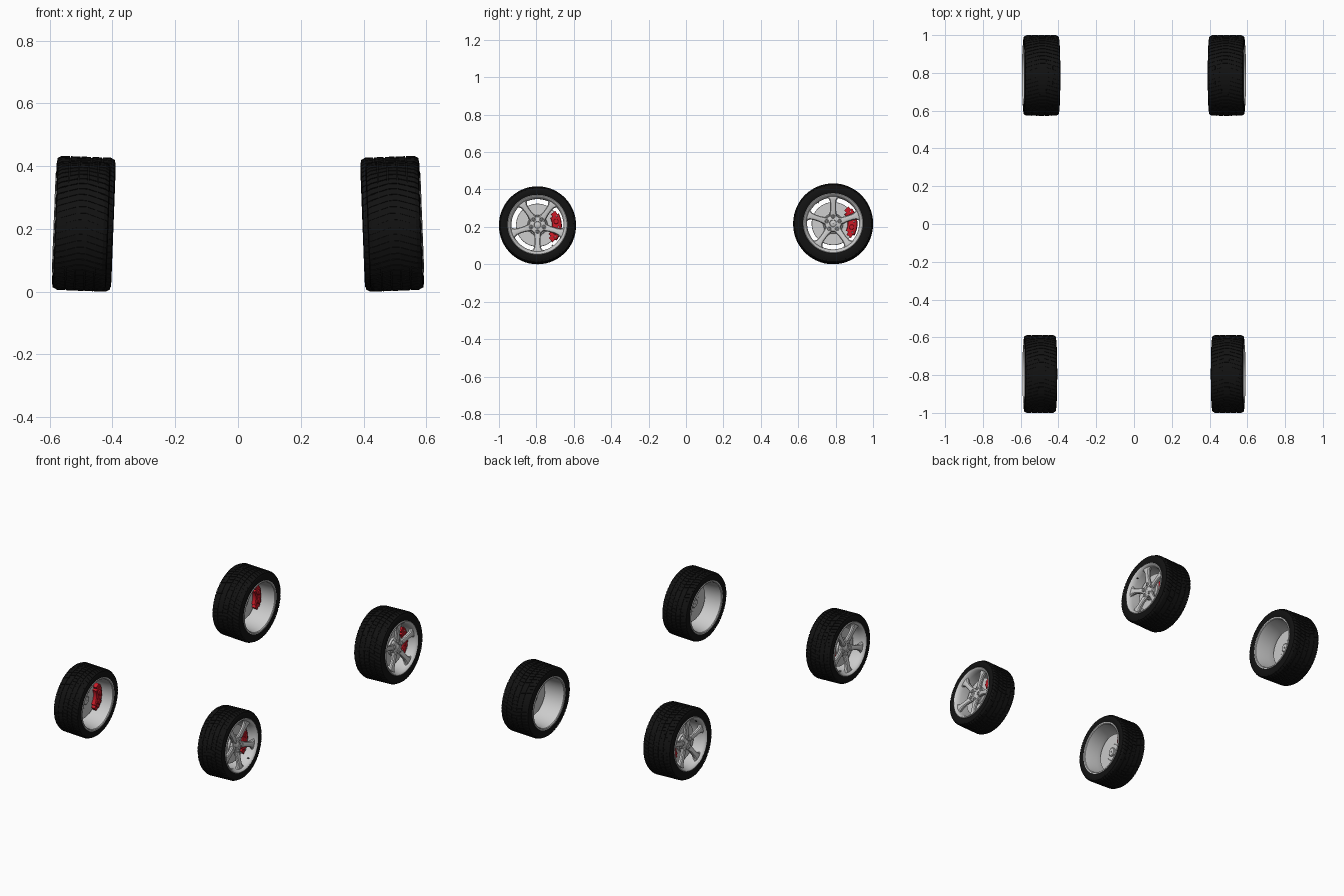
import bpy, bmesh, math
from mathutils import Matrix, Vector

if "Cube" in bpy.data.objects:
    bpy.data.objects.remove(bpy.data.objects["Cube"])

TAU = 2 * math.pi


def material(name, colour):
    m = bpy.data.materials.new(name)
    m.diffuse_color = colour
    m.use_nodes = True
    m.node_tree.nodes["Principled BSDF"].inputs["Base Color"].default_value = m.diffuse_color
    return m


RUBBER = material("black_rubber", (0.006, 0.006, 0.006, 1))
RED = material("red_paint", (0.6, 0.01, 0.02, 1))


def polar(x, r, a):
    return Vector((x, r * math.cos(a), r * math.sin(a)))


def loft(bm, loops, closed=False):
    """Skin a list of point loops; cap the ends unless the chain is closed."""
    rings = [[bm.verts.new(p) for p in lp] for lp in loops]
    n = len(rings[0])
    for i in range(len(rings) if closed else len(rings) - 1):
        a, b = rings[i], rings[(i + 1) % len(rings)]
        for j in range(n):
            k = (j + 1) % n
            bm.faces.new((a[j], a[k], b[k], b[j]))
    if not closed:
        bm.faces.new(rings[0])
        bm.faces.new(rings[-1])


def lathe(bm, prof, n=64, a0=0.0, a1=TAU):
    """Sweep a closed (x, radius) profile around the x axis."""
    full = abs(a1 - a0 - TAU) < 1e-6
    cnt = n if full else n + 1
    loft(bm, [[polar(x, r, a0 + (a1 - a0) * i / n) for x, r in prof]
              for i in range(cnt)], full)


def peg(bm, x0, x1, rad, r, a, n=12, bevel=0.002):
    """Small chamfered cylinder along x at polar position (r, a)."""
    c = polar(0, r, a)
    rows = ((x0, rad), (x1 - bevel, rad), (x1, rad - bevel))
    loft(bm, [[c + polar(x, q, TAU * j / n) for j in range(n)] for x, q in rows])


def finish(name, bm, M, mat=None):
    bm.transform(M)
    bmesh.ops.recalc_face_normals(bm, faces=bm.faces)
    me = bpy.data.meshes.new(name)
    bm.to_mesh(me)
    bm.free()
    if mat:
        me.materials.append(mat)
    bpy.context.collection.objects.link(bpy.data.objects.new(name, me))


def make_tyre(tag, M, w, R):
    # carcass with rounded shoulders and slightly bulged sidewalls
    g = R - 0.0035
    half = [(w * 0.94, 0.157), (w * 0.985, 0.165), (w, 0.178), (w * 0.99, g - 0.013),
            (w * 0.94, g - 0.005), (w * 0.84, g - 0.001), (w * 0.5, g)]
    prof = half + [(-x, r) for x, r in reversed(half)]
    bm = bmesh.new()
    lathe(bm, prof, 96)
    finish(tag + "_tyre", bm, M, RUBBER)

    # tread blocks, chevron skewed
    bm = bmesh.new()
    n = 60
    step = TAU / n
    drop = lambda f: 0.0 if abs(f) < 0.8 else 0.007 * ((abs(f) - 0.8) / 0.17) ** 2
    rows = [(-0.97, -0.82), (-0.82, -0.56), (-0.52, -0.2), (-0.16, 0.16),
            (0.2, 0.52), (0.56, 0.82), (0.82, 0.97)]
    for f0, f1 in rows:
        for i in range(n):
            loops = []
            for f in (f0, f1):
                a = i * step + abs(f) * step * 1.3
                b = a + step * 0.84
                top = R - drop(f)
                loops.append([polar(f * w, top - 0.007, a), polar(f * w, top, a),
                              polar(f * w, top, b), polar(f * w, top - 0.007, b)])
            loft(bm, loops)
    finish(tag + "_tread", bm, M, RUBBER)


def make_rim(tag, M, Mc, w, spin):
    # barrel with a lip on both sides
    bm = bmesh.new()
    lathe(bm, [(w, 0.160), (w + 0.002, 0.157), (w, 0.153), (w - 0.004, 0.149),
               (w - 0.012, 0.144), (w - 0.03, 0.139), (0.0, 0.140), (-w + 0.03, 0.145),
               (-w + 0.004, 0.149), (-w, 0.153), (-w, 0.160), (-w + 0.008, 0.161),
               (-w + 0.012, 0.154), (0.0, 0.147), (w - 0.012, 0.154), (w - 0.008, 0.161)], 80)
    finish(tag + "_rim", bm, M)

    # five flared spokes sloping in to the hub
    #            radius, half width, front x, back x
    sections = [(0.012, 0.010, 0.056, 0.036), (0.032, 0.021, 0.057, 0.036),
                (0.050, 0.019, 0.061, 0.040), (0.075, 0.0155, 0.066, 0.045),
                (0.105, 0.0155, 0.071, 0.048), (0.125, 0.019, 0.074, 0.050),
                (0.136, 0.026, 0.075, 0.052), (0.143, 0.034, 0.074, 0.054)]
    bm = bmesh.new()
    for k in range(5):
        rot = Matrix.Rotation(spin + TAU * k / 5, 4, 'X')
        loops = []
        for r, h, f, b in sections:
            rr = lambda t: math.sqrt(max(r * r - t * t, 0)) if r > 0.12 else r
            pts = [(-h * 0.8, b), (-h, f - 0.008), (-h * 0.75, f - 0.002), (-h * 0.3, f),
                   (h * 0.3, f), (h * 0.75, f - 0.002), (h, f - 0.008), (h * 0.8, b)]
            loops.append([rot @ Vector((x, rr(t), t)) for t, x in pts])
        loft(bm, loops)
    finish(tag + "_spokes", bm, Mc)

    # hub plate with a recessed centre cap
    bm = bmesh.new()
    lathe(bm, [(0.034, 0.003), (0.034, 0.046), (0.050, 0.046), (0.055, 0.042),
               (0.059, 0.022), (0.059, 0.019), (0.056, 0.017), (0.058, 0.012),
               (0.060, 0.003)], 40)
    peg(bm, 0.034, 0.060, 0.0045, 0, 0)
    finish(tag + "_hub", bm, Mc)

    # wheel nuts in raised collars
    bm = bmesh.new()
    for k in range(5):
        a = spin + TAU * k / 5
        c = polar(0, 0.036, a)
        ring = [(0.05, 0.0105), (0.061, 0.0105), (0.0625, 0.009), (0.059, 0.0075), (0.05, 0.0075)]
        loft(bm, [[c + polar(x, r, TAU * j / 16) for x, r in ring] for j in range(16)], True)
        peg(bm, 0.045, 0.064, 0.006, 0.036, a, 6)
    finish(tag + "_wheel_nuts", bm, Mc)

    # tyre valve standing on the barrel
    bm = bmesh.new()
    a = spin + TAU * 0.1
    c = polar(w - 0.016, 0.135, a)
    peg(bm, -0.006, 0.006, 0.0032, 0, 0, 10, 0.001)
    bm.transform(Matrix.Translation(c))
    finish(tag + "_valve", bm, M, RUBBER)


def make_brake(tag, Mc, aim):
    # ventilated disc: two plates, vanes, and a hat
    bm = bmesh.new()
    for x0, x1 in ((0.006, 0.012), (0.017, 0.023)):
        lathe(bm, [(x0, 0.058), (x0, 0.114), (x0 + 0.001, 0.115), (x1 - 0.001, 0.115),
                   (x1, 0.114), (x1, 0.058)], 64)
    for k in range(36):
        lathe(bm, [(0.011, 0.064), (0.011, 0.112), (0.018, 0.112), (0.018, 0.064)], 1,
              TAU * k / 36, TAU * k / 36 + 0.04)
    finish(tag + "_brake_disc", bm, Mc)
    bm = bmesh.new()
    lathe(bm, [(0.006, 0.062), (0.023, 0.062), (0.024, 0.054), (0.036, 0.051), (0.036, 0.004),
               (-0.006, 0.004), (-0.006, 0.022), (-0.003, 0.026), (0.004, 0.027),
               (0.004, 0.048), (0.006, 0.050)], 48)
    finish(tag + "_disc_hat", bm, Mc)

    # caliper straddling the disc, with narrower end lugs and piston covers
    bm = bmesh.new()
    span = math.radians(34)
    lathe(bm, [(0.026, 0.078), (0.038, 0.080), (0.042, 0.086), (0.042, 0.118), (0.036, 0.128),
               (-0.016, 0.130), (-0.024, 0.124), (-0.024, 0.084), (-0.019, 0.078),
               (0.003, 0.078), (0.003, 0.119), (0.026, 0.119)], 14, aim - span, aim + span)
    for s in (-1, 1):
        a, b = aim + s * span, aim + s * (span + 0.17)
        for x0, x1 in ((0.026, 0.038), (-0.02, 0.003)):
            lathe(bm, [(x0, 0.092), (x1, 0.092), (x1, 0.121), (x0, 0.121)], 3, min(a, b), max(a, b))
    for k in (-1, 1):
        a = aim + k * 0.28
        peg(bm, 0.035, 0.045, 0.014, 0.101, a, 20)
        peg(bm, -0.020, -0.029, 0.016, 0.101, a, 20, -0.002 * -1)
    finish(tag + "_caliper", bm, Mc, RED)
    # bridge bolts
    bm = bmesh.new()
    for k in (-1.45, 0, 1.45):
        peg(bm, 0.03, 0.045, 0.0045, 0.113, aim + k * 0.36, 6, 0.001)
    finish(tag + "_caliper_bolts", bm, Mc)


# axle: name, x, y, z, half width, radius, spoke angle, caliper angle
axles = [("front", 0.498, -0.794, 0.2085, 0.085, 0.206, -90, -5),
         ("rear", 0.491, 0.7865, 0.2165, 0.0945, 0.2135, 90, 5)]
for name, cx, cy, cz, w, R, spin, aim in axles:
    for side, s in (("right", 1), ("left", -1)):
        tag = name + "_" + side
        # cambered placement, mirrored for the left side
        M = (Matrix.Diagonal((s, 1, 1, 1)) @ Matrix.Translation((cx, cy, cz))
             @ Matrix.Rotation(math.radians(-2.2), 4, 'Y'))
        Mc = M @ Matrix.Translation((w - 0.085, 0, 0))
        make_tyre(tag, M, w, R)
        make_rim(tag, M, Mc, w, math.radians(spin))
        make_brake(tag, Mc, math.radians(aim))

# smooth curved surfaces, keep hard edges
bpy.ops.object.select_all(action='SELECT')
bpy.context.view_layer.objects.active = bpy.data.objects["front_right_rim"]
bpy.ops.object.shade_smooth_by_angle(angle=math.radians(35))
